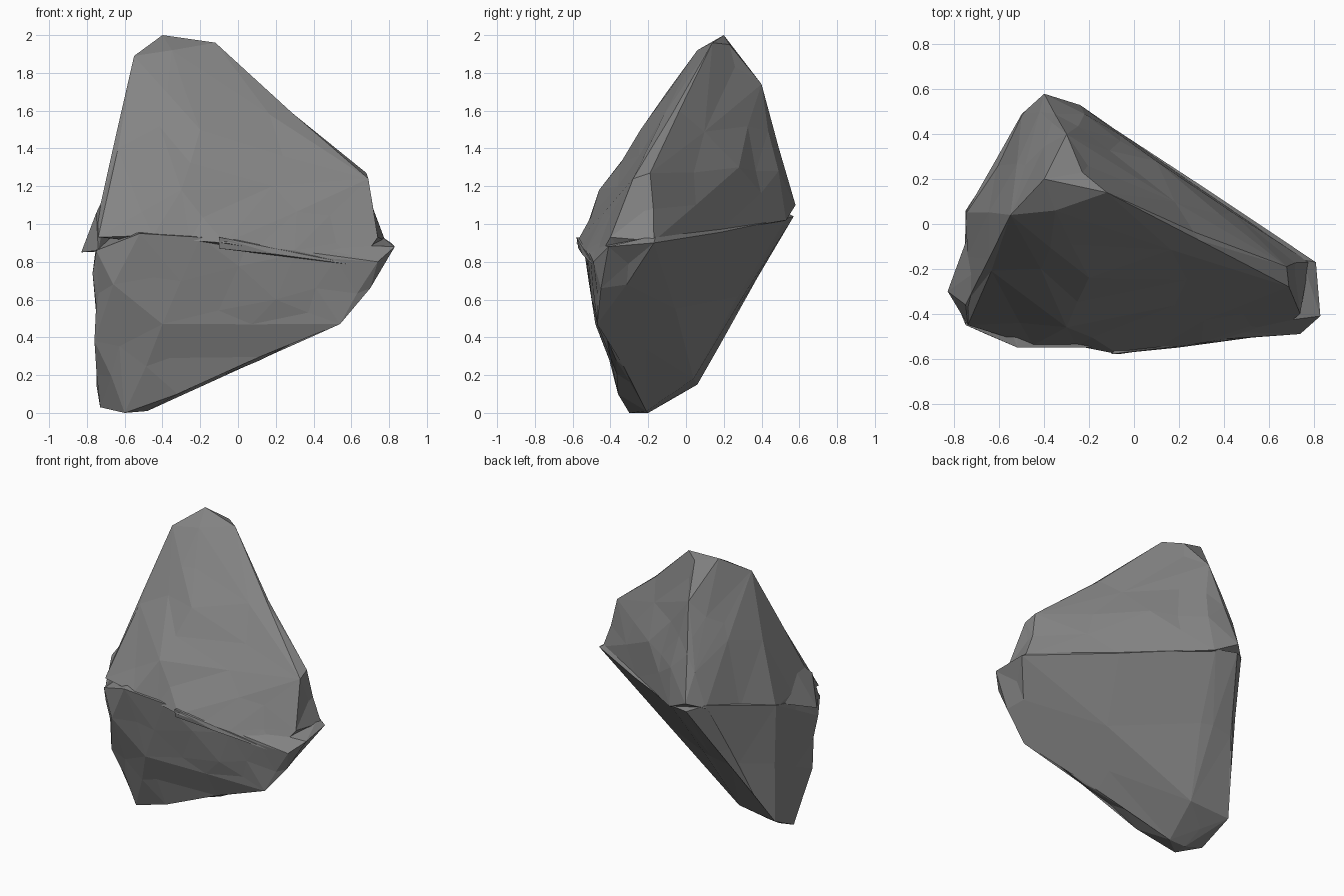
import bpy, bmesh, random
from mathutils import Vector

random.seed(4)

stone = bpy.data.materials.new("dark_stone")
stone.diffuse_color = (0.23, 0.23, 0.23, 1)


def rock(name, points, jitter=0.0):
    """Faceted stone: convex hull of a few corners, long edges split and chipped."""
    bm = bmesh.new()
    verts = [bm.verts.new(p) for p in points]
    res = bmesh.ops.convex_hull(bm, input=verts)
    junk = {g for g in res["geom_interior"] + res["geom_unused"]
            if isinstance(g, bmesh.types.BMVert)}
    bmesh.ops.delete(bm, geom=list(junk), context='VERTS')
    if jitter:
        long_edges = [e for e in bm.edges if e.calc_length() > 0.35]
        new = bmesh.ops.subdivide_edges(bm, edges=long_edges, cuts=1)
        bmesh.ops.triangulate(bm, faces=bm.faces[:])
        for g in new["geom_inner"]:
            if isinstance(g, bmesh.types.BMVert):
                # pull split points slightly inward so edges look chipped
                inward = (Vector((-0.1, -0.1, 0.95)) - g.co).normalized() * jitter
                g.co += inward + Vector([random.uniform(-jitter, jitter) for _ in range(3)])
    bmesh.ops.recalc_face_normals(bm, faces=bm.faces[:])
    mesh = bpy.data.meshes.new(name)
    bm.to_mesh(mesh)
    bm.free()
    mesh.materials.append(stone)
    obj = bpy.data.objects.new(name, mesh)
    bpy.context.collection.objects.link(obj)
    return obj


# Upper half: slanted front slab rising to a back ridge
upper = rock("upper_rock", [
    # peak and ridge
    (-0.40, 0.20, 2.00), (-0.55, 0.04, 1.89), (-0.35, 0.06, 1.92),
    (-0.12, 0.14, 1.96), (-0.23, 0.23, 1.95), (-0.30, 0.40, 1.74),
    (0.02, 0.05, 1.78), (0.40, -0.15, 1.46), (0.68, -0.19, 1.27), (0.69, -0.28, 1.24),
    # left shoulder, front slope and back
    (-0.56, -0.08, 1.60), (-0.63, -0.20, 1.34), (-0.20, -0.24, 1.50),
    (-0.30, -0.46, 1.18), (-0.42, 0.50, 1.30), (-0.22, 0.49, 1.28), (0.10, 0.28, 1.30),
    # lower rim
    (-0.74, -0.34, 1.05), (-0.74, -0.45, 0.93), (-0.45, -0.54, 0.94),
    (-0.07, -0.58, 0.90), (0.30, -0.53, 0.86), (0.64, -0.48, 0.79),
    (0.74, -0.40, 0.93), (0.78, -0.17, 0.91), (-0.24, 0.53, 1.02),
    (-0.40, 0.58, 1.10), (-0.50, 0.49, 1.06), (-0.75, 0.05, 0.96)], 0.01)

# Lower half: blunt front, undercut sloping back
lower = rock("lower_rock", [
    # top rim
    (-0.75, -0.45, 0.86), (-0.52, -0.55, 0.95), (-0.20, -0.55, 0.93),
    (0.30, -0.52, 0.84), (0.74, -0.49, 0.80), (0.83, -0.41, 0.88),
    (0.81, -0.17, 0.90), (0.75, -0.16, 0.94), (-0.25, 0.53, 1.03),
    (-0.40, 0.57, 1.04), (-0.50, 0.49, 1.08), (-0.75, 0.05, 0.98),
    # front belly and right lower edge
    (-0.77, -0.40, 0.74), (-0.66, -0.49, 0.68), (-0.40, -0.48, 0.47),
    (0.20, -0.50, 0.60), (0.54, -0.47, 0.47), (0.70, -0.45, 0.66),
    (0.12, -0.37, 0.28), (-0.32, -0.36, 0.10),
    # foot
    (-0.73, -0.18, 0.03), (-0.60, -0.30, 0.00), (-0.48, -0.21, 0.01),
    (-0.60, -0.20, 0.00), (-0.76, -0.35, 0.38),
    (-0.75, 0.06, 0.15), (-0.45, 0.04, 0.18), (-0.67, 0.18, 0.36)], 0.01)

# Sharp flake sticking out on the left of the seam
flake = rock("left_flake", [
    (-0.83, -0.30, 0.85), (-0.75, -0.36, 1.06), (-0.74, -0.45, 0.86),
    (-0.72, 0.00, 0.97), (-0.66, -0.18, 1.25), (-0.60, -0.20, 0.86)])

# Thin ledge under the slab along the front seam
ledge = rock("front_ledge", [
    (-0.10, -0.58, 0.93), (-0.10, -0.57, 0.87), (0.20, -0.55, 0.84),
    (0.64, -0.49, 0.78), (0.60, -0.44, 0.82), (0.00, -0.45, 0.92)])

# Fuse everything into one outer skin so no hidden faces stay inside
bpy.context.view_layer.objects.active = lower
for part in (upper, flake, ledge):
    mod = lower.modifiers.new("fuse", 'BOOLEAN')
    mod.operation = 'UNION'
    mod.solver = 'EXACT'
    mod.object = part
    bpy.ops.object.modifier_apply(modifier=mod.name)
    bpy.data.objects.remove(part)
lower.name = "rock"
